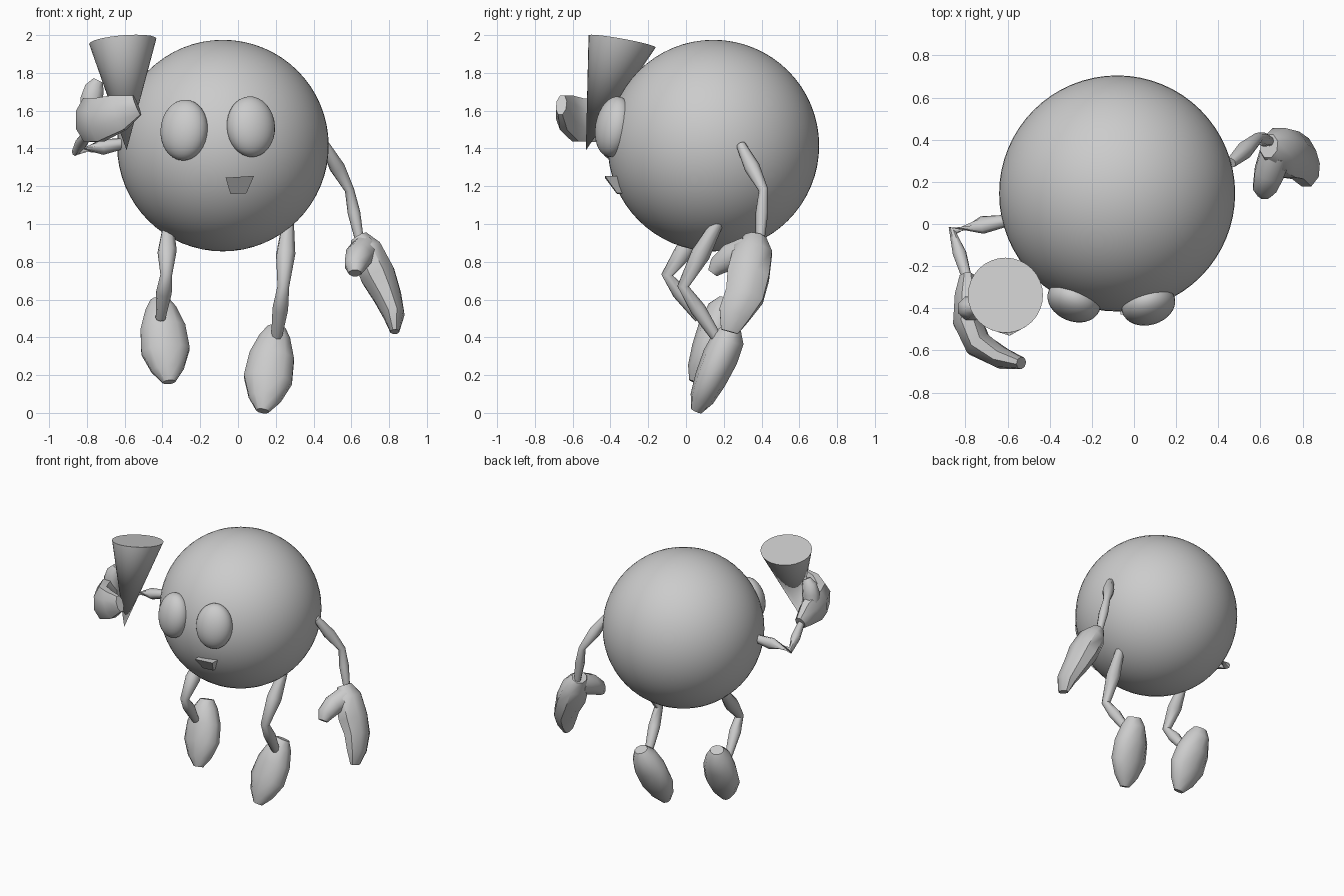
import bpy, bmesh, math
from mathutils import Vector

default_cube = bpy.data.objects.get("Cube")
if default_cube:
    bpy.data.objects.remove(default_cube, do_unlink=True)

grey = bpy.data.materials.new("plain_grey")
grey.use_nodes = True
colour = (0.6, 0.6, 0.6, 1)
grey.diffuse_color = colour
grey.node_tree.nodes["Principled BSDF"].inputs["Base Color"].default_value = colour


def finish(name, bm, angle=None):
    """Turn a bmesh into a shaded object; no angle means flat faces."""
    bmesh.ops.recalc_face_normals(bm, faces=bm.faces)
    mesh = bpy.data.meshes.new(name)
    bm.to_mesh(mesh)
    bm.free()
    mesh.materials.append(grey)
    obj = bpy.data.objects.new(name, mesh)
    bpy.context.collection.objects.link(obj)
    if angle:
        bpy.ops.object.select_all(action="DESELECT")
        obj.select_set(True)
        bpy.context.view_layer.objects.active = obj
        bpy.ops.object.shade_smooth_by_angle(angle=math.radians(angle))
    return obj


def ball(name, centre, radii, facing=None, segments=48):
    """Ellipsoid whose front can be turned along a direction."""
    bm = bmesh.new()
    bmesh.ops.create_uvsphere(bm, u_segments=segments, v_segments=segments // 2, radius=1)
    bmesh.ops.scale(bm, vec=radii, verts=bm.verts)
    obj = finish(name, bm, 60)
    obj.location = centre
    if facing:
        obj.rotation_euler = facing.to_track_quat("-Y", "Z").to_euler()
    return obj


def loft(name, path, sizes, side, sides=8, angle=50):
    """Skin elliptical rings along a path; sizes are half width along side and half depth."""
    path = [Vector(p) for p in path]
    bm = bmesh.new()
    rings = []
    for i, (point, (wide, deep)) in enumerate(zip(path, sizes)):
        tangent = (path[min(i + 1, len(path) - 1)] - path[max(i - 1, 0)]).normalized()
        across = Vector(side)
        across = (across - tangent * across.dot(tangent)).normalized()
        normal = tangent.cross(across)
        ring = []
        for k in range(sides):
            turn = math.tau * (k + 0.5) / sides
            ring.append(bm.verts.new(point + across * wide * math.cos(turn)
                                     + normal * deep * math.sin(turn)))
        rings.append(ring)
    for lower, upper in zip(rings, rings[1:]):
        for k in range(sides):
            n = (k + 1) % sides
            bm.faces.new((lower[k], lower[n], upper[n], upper[k]))
    bm.faces.new(rings[0])
    bm.faces.new(rings[-1])
    return finish(name, bm, angle)


def limb(name, start, joint, end, thick):
    """Two thin segments, each swelling in the middle and pinched at the joint."""
    a, b, c = Vector(start), Vector(joint), Vector(end)
    path = [a, a.lerp(b, 0.5), b, b.lerp(c, 0.4), c]
    scale = (0.6, 1, 0.6, 0.8, 0.5)
    loft(name, path, [(thick * s, thick * s) for s in scale], (1, 0.3, 0.1))


def foot(name, heel, toe):
    """Long rounded shoe hanging from the heel down to the toe."""
    heel, toe = Vector(heel), Vector(toe)
    steps = (0, 0.12, 0.35, 0.62, 0.85, 1)
    sizes = ((0.05, 0.045), (0.085, 0.085), (0.125, 0.095),
             (0.135, 0.085), (0.09, 0.065), (0.035, 0.03))
    loft(name, [heel.lerp(toe, t) for t in steps], sizes, (1, 0, 0), sides=10)


# Round body
centre = Vector((-0.08, 0.145, 1.415))
ball("body", centre, (0.56, 0.56, 0.56), segments=64)

# Eyes sit on the body surface, turned outward
for label, spot in (("right_eye", (-0.285, -0.365, 1.497)), ("left_eye", (0.068, -0.382, 1.515))):
    ball(label, spot, (0.13, 0.095, 0.162), Vector(spot) - centre, segments=32)

# Wedge-shaped mouth
bm = bmesh.new()
outline = ((-0.065, -0.43, 1.245), (0.085, -0.43, 1.255),
           (0.045, -0.365, 1.163), (-0.04, -0.365, 1.158))
front = [bm.verts.new(p) for p in outline]
back = [bm.verts.new((x, -0.32, z)) for x, y, z in outline]
bm.faces.new(front)
bm.faces.new(back)
for i in range(4):
    j = (i + 1) % 4
    bm.faces.new((front[i], front[j], back[j], back[i]))
finish("mouth", bm)

# Cone held in the raised hand
bm = bmesh.new()
tip = bm.verts.new((-0.59, -0.53, 1.39))
rim = []
for i in range(32):
    turn = math.tau * i / 32
    dx, dy = 0.178 * math.cos(turn), 0.178 * math.sin(turn)
    rim.append(bm.verts.new((-0.61 + dx, -0.338 + dy, 1.967 + 0.08 * dx - 0.18 * dy)))
for i in range(32):
    bm.faces.new((tip, rim[i], rim[(i + 1) % 32]))
bm.faces.new(rim)
finish("held_cone", bm, 40)

# Arms and legs
limb("left_arm", (0.46, 0.29, 1.42), (0.59, 0.41, 1.18), (0.65, 0.39, 0.88), 0.042)
limb("right_arm", (-0.58, 0.02, 1.43), (-0.86, -0.03, 1.385), (-0.78, -0.3, 1.5), 0.042)
limb("left_leg", (0.265, 0.17, 1.01), (0.24, -0.015, 0.67), (0.2, 0.18, 0.37), 0.052)
limb("right_leg", (-0.37, 0.08, 0.98), (-0.38, -0.1, 0.73), (-0.41, 0.07, 0.5), 0.052)

# Feet
foot("left_foot", (0.205, 0.25, 0.45), (0.13, 0.055, 0.01))
foot("right_foot", (-0.415, 0.22, 0.6), (-0.365, 0.045, 0.163))

# Lowered hand: mitten and thumb
loft("left_mitten",
     [(0.64, 0.37, 0.93), (0.68, 0.355, 0.86), (0.74, 0.33, 0.73),
      (0.79, 0.31, 0.62), (0.825, 0.255, 0.52), (0.83, 0.23, 0.43)],
     [(0.06, 0.05), (0.11, 0.09), (0.12, 0.1), (0.11, 0.08), (0.09, 0.06), (0.05, 0.025)],
     (0, 1, 0))
loft("left_thumb",
     [(0.67, 0.33, 0.86), (0.64, 0.24, 0.83), (0.62, 0.17, 0.78), (0.62, 0.14, 0.74)],
     [(0.08, 0.08), (0.075, 0.075), (0.06, 0.055), (0.035, 0.03)], (1, 0, 0))

# Raised hand: mitten curling round the cone, with thumb
loft("right_mitten",
     [(-0.79, -0.25, 1.49), (-0.79, -0.34, 1.53), (-0.79, -0.46, 1.55),
      (-0.74, -0.57, 1.55), (-0.63, -0.635, 1.59), (-0.535, -0.66, 1.63)],
     [(0.05, 0.04), (0.1, 0.065), (0.125, 0.075), (0.125, 0.07), (0.105, 0.055), (0.06, 0.03)],
     (0, 0, 1))
loft("right_thumb",
     [(-0.78, -0.4, 1.56), (-0.775, -0.4, 1.66), (-0.76, -0.4, 1.72), (-0.74, -0.4, 1.76)],
     [(0.06, 0.06), (0.065, 0.06), (0.055, 0.05), (0.03, 0.025)], (1, 0, 0))
